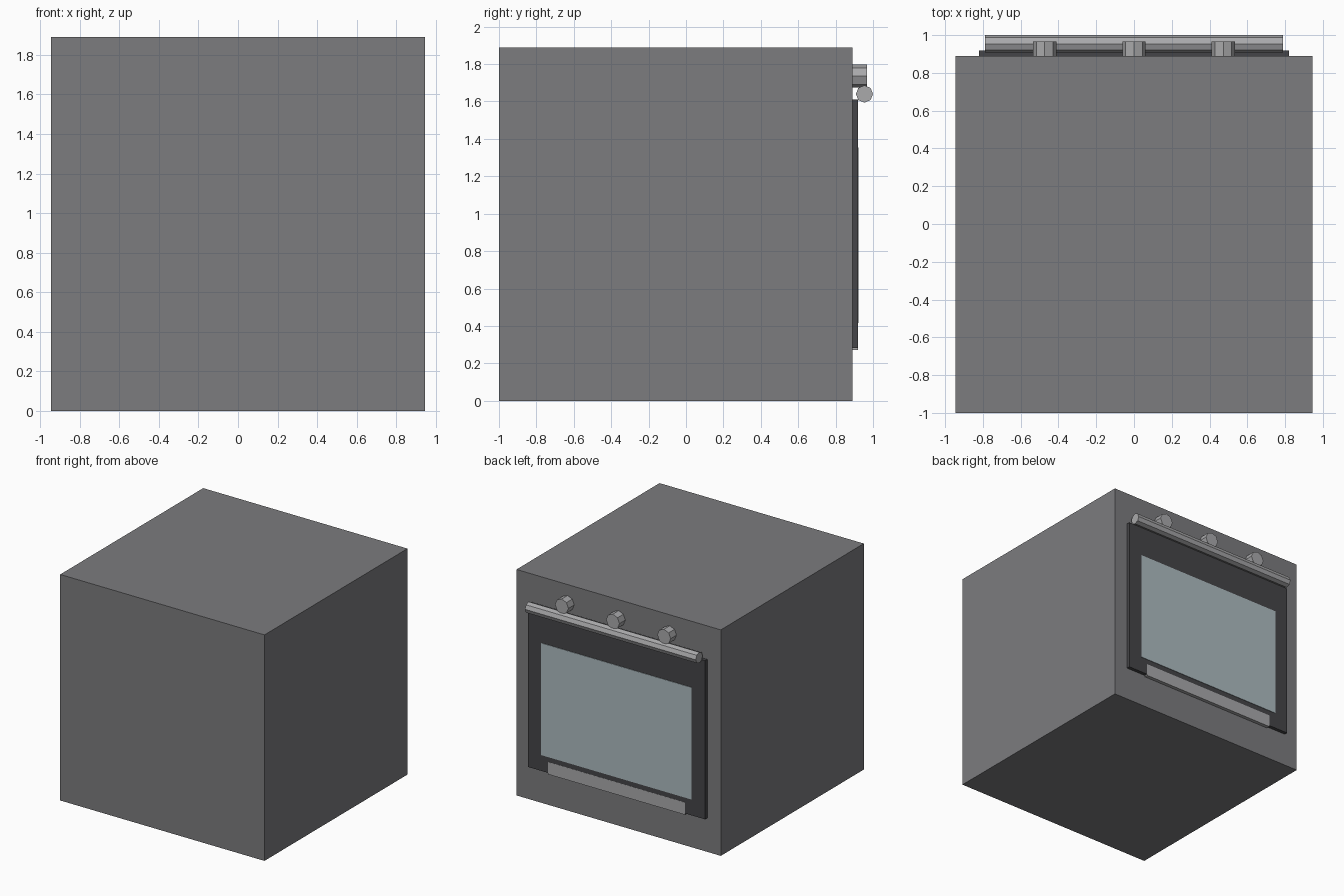
import bpy
from math import pi

if "Cube" in bpy.data.objects:
    bpy.data.objects.remove(bpy.data.objects["Cube"])


def material(name, rgb):
    m = bpy.data.materials.new(name)
    m.diffuse_color = (*rgb, 1)
    m.use_nodes = True
    m.node_tree.nodes["Principled BSDF"].inputs["Base Color"].default_value = m.diffuse_color
    return m


def box(name, x, y, z, mat):
    """Box from (min, max) ranges on each axis."""
    bpy.ops.mesh.primitive_cube_add(size=1, location=[(a + b) / 2 for a, b in (x, y, z)])
    o = bpy.context.object
    o.name = name
    o.scale = [b - a for a, b in (x, y, z)]
    bpy.ops.object.transform_apply(location=False, rotation=False, scale=True)
    o.data.materials.append(mat)
    return o


def octagon_rod(name, radius, length, loc, rot, mat):
    bpy.ops.mesh.primitive_cylinder_add(vertices=8, radius=radius, depth=length,
                                        location=loc, rotation=rot)
    o = bpy.context.object
    o.name = name
    o.data.materials.append(mat)
    return o


enamel = material("enamel", (0.20, 0.20, 0.21))
dark = material("dark_trim", (0.06, 0.06, 0.065))
glass = material("window_glass", (0.42, 0.50, 0.53))
steel = material("steel", (0.40, 0.40, 0.41))

# Oven body, with the door on the +y side
box("oven_body", (-0.945, 0.945), (-1.0, 0.89), (0, 1.89), enamel)

# Door, window and lower vent strip
box("oven_door", (-0.82, 0.82), (0.88, 0.919), (0.283, 1.61), dark)
box("door_window", (-0.695, 0.695), (0.90, 0.923), (0.417, 1.354), glass)
box("vent_strip", (-0.635, 0.635), (0.88, 0.920), (0.272, 0.375), steel)

# Handle bar
octagon_rod("door_handle", 0.046, 1.58, (0, 0.954, 1.64), (0, pi / 2, 0), steel)

# Control knobs
for i, x in enumerate((-0.473, 0, 0.473)):
    octagon_rod(f"control_knob_{i + 1}", 0.062, 0.09, (x, 0.922, 1.736), (pi / 2, 0, 0), steel)
